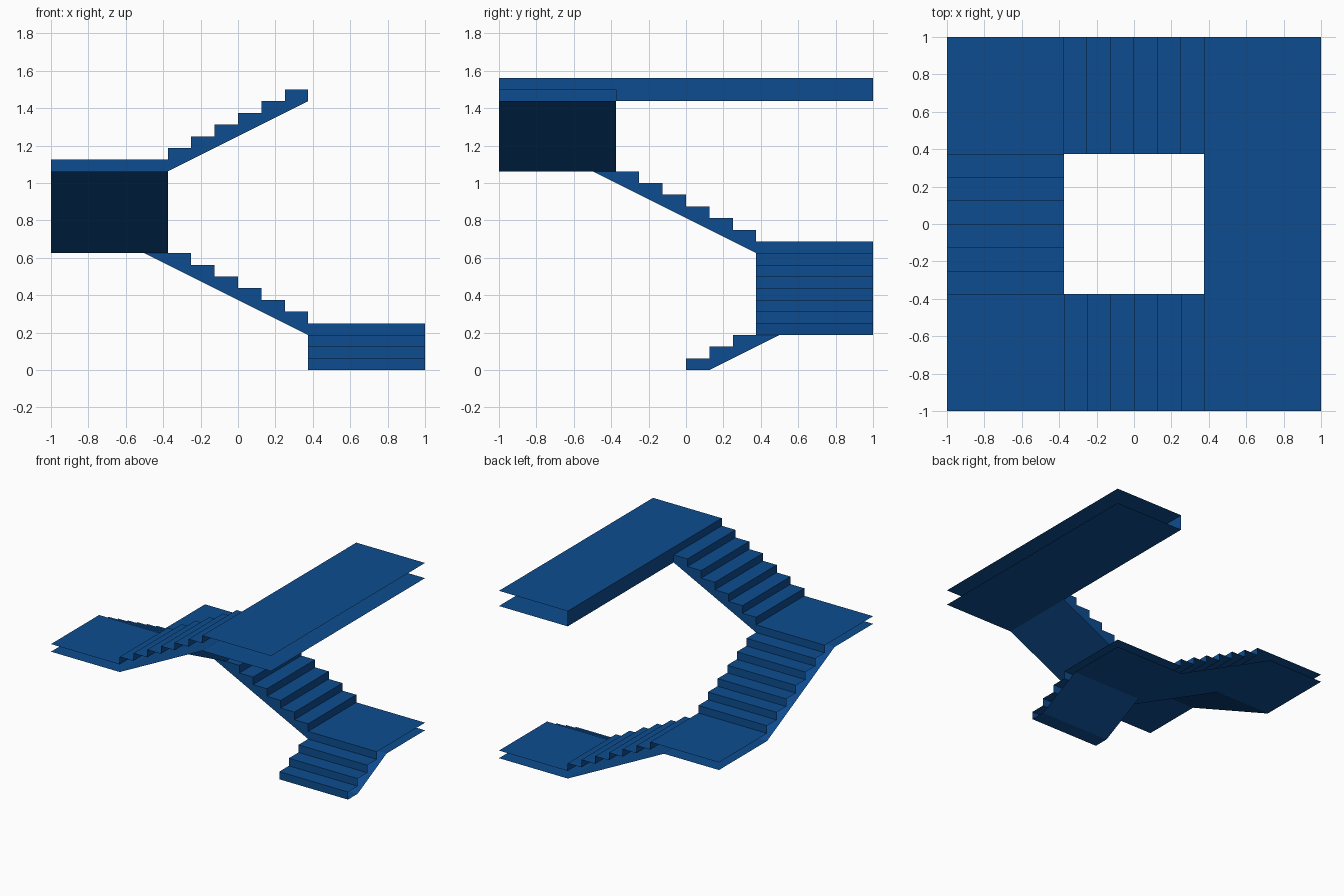
import bpy, bmesh
from mathutils import Matrix, Vector
from math import pi

if "Cube" in bpy.data.objects:
    bpy.data.objects.remove(bpy.data.objects["Cube"])

T, R = 0.125, 0.0625        # tread depth and riser height
IN, OUT = 0.375, 1.0        # inner and outer edge of the stair ring

blue = bpy.data.materials.new("deep_blue")
blue.diffuse_color = (0.004, 0.073, 0.275, 1)
blue.use_nodes = True
blue.node_tree.nodes["Principled BSDF"].inputs["Base Color"].default_value = blue.diffuse_color


def build(name, turn, faces):
    """faces: (points, facing) in a local frame: x = outward, y = travel, z = up."""
    bm = bmesh.new()
    for pts, facing in faces:
        f = bm.faces.new([bm.verts.new(p) for p in pts])
        f.normal_update()
        if f.normal.dot(Vector(facing)) < 0:
            f.normal_flip()
    bmesh.ops.remove_doubles(bm, verts=bm.verts, dist=1e-5)
    bmesh.ops.transform(bm, verts=bm.verts, matrix=Matrix.Rotation(turn * pi / 2, 4, 'Z'))
    me = bpy.data.meshes.new(name)
    bm.to_mesh(me)
    bm.free()
    me.materials.append(blue)
    bpy.context.collection.objects.link(bpy.data.objects.new(name, me))


def strip(a, b, facing):
    """Full-width quad between two (y, z) profile points."""
    return ([(IN, *a), (OUT, *a), (OUT, *b), (IN, *b)], facing)


def sheet(x0, x1, y0, y1, z, facing):
    return ([(x0, y0, z), (x1, y0, z), (x1, y1, z), (x0, y1, z)], facing)


def flight(name, turn, start, z0, n, under, wedge):
    """Open-backed flight: treads, risers, sloped underside and inner side wall."""
    end, top = start + n * T, z0 + n * R
    steps = [(start, z0)]
    faces = []
    for i in range(n):
        y, z = start + i * T, z0 + (i + 1) * R
        steps += [(y, z), (y + T, z)]
        faces.append(strip((y, z - R), (y, z), (0, -1, 0)))
        faces.append(strip((y, z), (y + T, z), (0, 0, 1)))
    # last riser up to the landing
    faces.append(strip((end, top), (end, top + R), (0, -1, 0)))
    # underside
    for a, b in zip(under, under[1:]):
        faces.append(strip(a, b, (0, 0, -1)))
    # inner side wall
    outline = steps + under[::-1]
    if outline[-1] == outline[0]:
        outline.pop()
    faces.append(([(IN, *p) for p in outline], (-1, 0, 0)))
    build(name, turn, faces)


# Flights, each a quarter turn on from the one before
flight("bottom_flight", 0, 0.0, 0.0, 3, [(0, 0), (T, 0), (0.5, 3 * R)], True)
flight("back_flight", 1, -IN, 4 * R, 6, [(-IN, 3 * R), (0.5, 10 * R)], True)
flight("left_flight", 2, -IN, 11 * R, 6, [(-IN, 10 * R), (0.5, 17 * R)], True)
flight("front_flight", 3, -IN, 18 * R, 6, [(-IN, 17 * R), (IN, 23 * R)], False)

# Corner landings: top and bottom sheets, open on the outer sides
for turn, level in enumerate((4, 11, 18)):
    build(f"corner_landing_{turn + 1}", turn, [
        sheet(IN, OUT, IN, OUT, level * R, (0, 0, 1)),
        sheet(IN, OUT, 0.5, OUT, (level - 1) * R, (0, 0, -1))])

# Long upper landing with its inner edge wall
zt, zb = 25 * R, 23 * R
build("upper_landing", 3, [
    sheet(-OUT, OUT, IN, OUT, zt, (0, 0, 1)),
    sheet(-OUT, OUT, IN, OUT, zb, (0, 0, -1)),
    ([(-OUT, IN, zb), (IN, IN, zb), (IN, IN, zt), (-OUT, IN, zt)], (0, -1, 0))])
